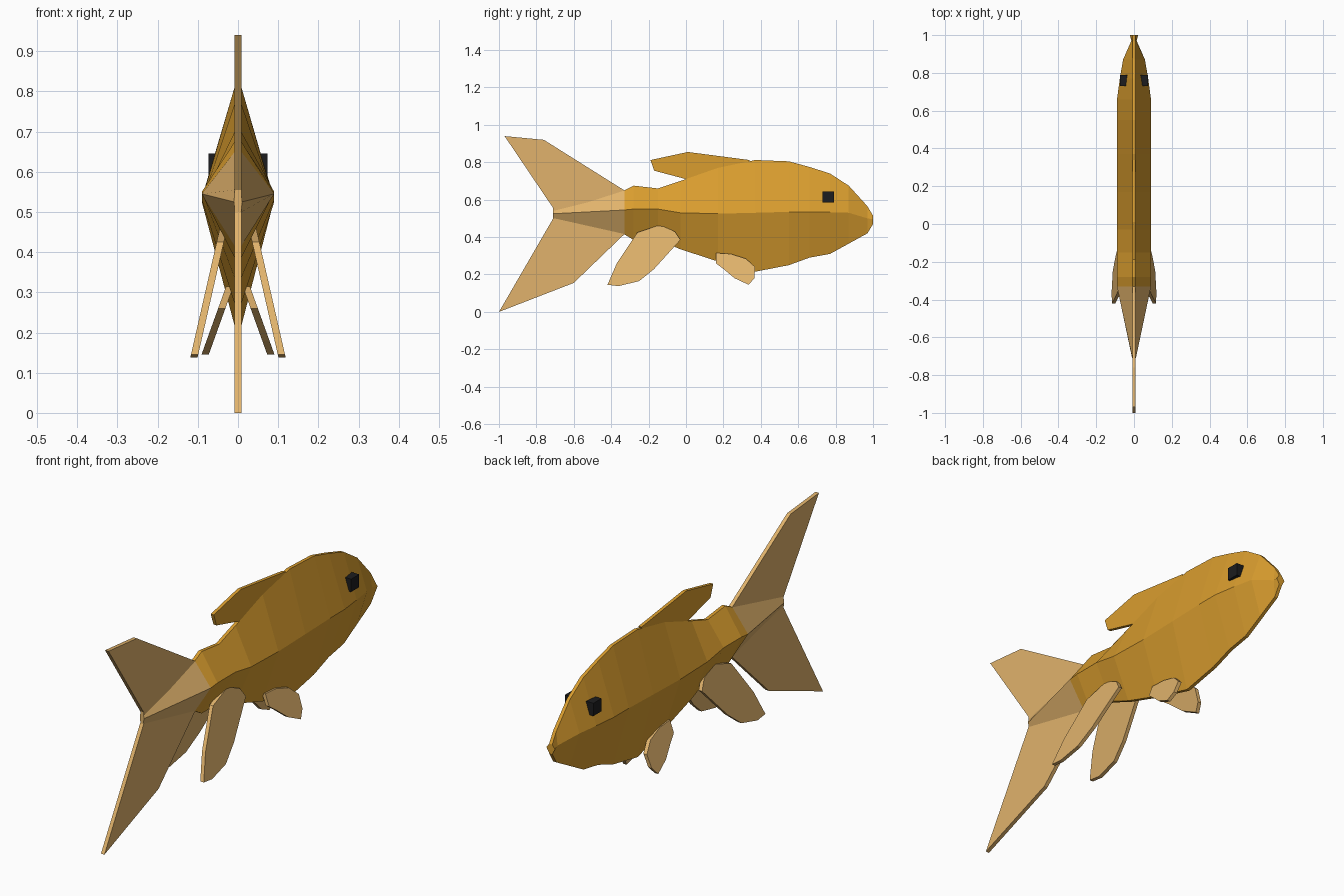
import bpy, bmesh


def material(name, rgb):
    m = bpy.data.materials.new(name)
    m.diffuse_color = (*rgb, 1)
    return m


ORANGE = material("golden_orange", (0.70, 0.34, 0.028))
TAN = material("pale_tan", (0.75, 0.45, 0.15))
BLACK = material("eye_black", (0.012, 0.012, 0.013))


def finish(name, bm, mat):
    bmesh.ops.recalc_face_normals(bm, faces=bm.faces)
    mesh = bpy.data.meshes.new(name)
    bm.to_mesh(mesh)
    bm.free()
    mesh.materials.append(mat)
    obj = bpy.data.objects.new(name, mesh)
    bpy.context.collection.objects.link(obj)
    return obj


def loft(name, sections, mat, ridge=0.008):
    """Diamond sections (y, bottom, middle, top, half width) with a flat ridge and keel."""
    bm = bmesh.new()
    rings = []
    for y, zb, zm, zt, w in sections:
        pts = [(ridge, zt), (w, zm), (ridge, zb), (-ridge, zb), (-w, zm), (-ridge, zt)]
        rings.append([bm.verts.new((x, y, z)) for x, z in pts])
    for a, b in zip(rings, rings[1:]):
        for i in range(6):
            j = (i + 1) % 6
            bm.faces.new((a[i], a[j], b[j], b[i]))
    bm.faces.new(rings[0])
    bm.faces.new(rings[-1])
    return finish(name, bm, mat)


def slab(name, outline, mat, half, centre=lambda z: 0.0):
    """Side outline (y, z) given thickness along x; centre(z) leans it outwards."""
    bm = bmesh.new()
    sides = [[bm.verts.new((centre(z) + d, y, z)) for y, z in outline] for d in (-half, half)]
    bm.faces.new(sides[0])
    bm.faces.new(sides[1][::-1])
    n = len(outline)
    for i in range(n):
        j = (i + 1) % n
        bm.faces.new((sides[0][i], sides[0][j], sides[1][j], sides[1][i]))
    return finish(name, bm, mat)


# Body from nose to tail root
loft("body", [
    (1.00, 0.470, 0.495, 0.515, 0.022),
    (0.97, 0.420, 0.500, 0.565, 0.014),
    (0.87, 0.365, 0.530, 0.675, 0.058),
    (0.77, 0.310, 0.533, 0.740, 0.075),
    (0.66, 0.290, 0.535, 0.775, 0.090),
    (0.55, 0.250, 0.535, 0.805, 0.090),
    (0.37, 0.215, 0.530, 0.812, 0.090),
    (0.17, 0.270, 0.525, 0.770, 0.090),
    (-0.03, 0.335, 0.530, 0.700, 0.090),
    (-0.15, 0.385, 0.550, 0.660, 0.090),
    (-0.28, 0.385, 0.550, 0.675, 0.090),
    (-0.33, 0.415, 0.545, 0.650, 0.090),
], ORANGE)

# Back fin
slab("dorsal_fin", [(0.34, 0.812), (0.01, 0.855), (-0.19, 0.812), (-0.17, 0.755),
                    (0.0, 0.710), (0.04, 0.68), (0.32, 0.76)], ORANGE, 0.008)

# Tail wedge and its two lobes
loft("tail_root", [(-0.33, 0.415, 0.545, 0.650, 0.090),
                   (-0.71, 0.500, 0.525, 0.555, 0.010)], TAN)
slab("tail_upper_lobe", [(-0.33, 0.65), (-0.76, 0.92), (-0.97, 0.94),
                         (-0.71, 0.555), (-0.70, 0.53), (-0.34, 0.60)], TAN, 0.009)
slab("tail_lower_lobe", [(-0.33, 0.415), (-0.60, 0.155), (-1.0, 0.0),
                         (-0.71, 0.50), (-0.70, 0.52), (-0.34, 0.46)], TAN, 0.009)

# Paired fins and eyes
rear_outline = [(-0.03, 0.385), (-0.06, 0.43), (-0.14, 0.465), (-0.26, 0.425), (-0.37, 0.26),
                (-0.42, 0.145), (-0.36, 0.138), (-0.25, 0.165), (-0.17, 0.23)]
front_outline = [(0.16, 0.315), (0.24, 0.31), (0.32, 0.285), (0.37, 0.24), (0.365, 0.18),
                 (0.335, 0.145), (0.26, 0.18), (0.20, 0.23), (0.16, 0.26)]
for side, s in (("left", -1), ("right", 1)):
    slab("rear_fin_" + side, rear_outline, TAN, 0.009,
         lambda z: s * (0.043 + (0.43 - z) * 0.228))
    slab("front_fin_" + side, front_outline, TAN, 0.009,
         lambda z: s * (0.026 + (0.30 - z) * 0.36))
    slab("eye_" + side, [(0.73, 0.585), (0.79, 0.585), (0.79, 0.645), (0.73, 0.645)],
         BLACK, 0.02, lambda z: s * 0.054)
